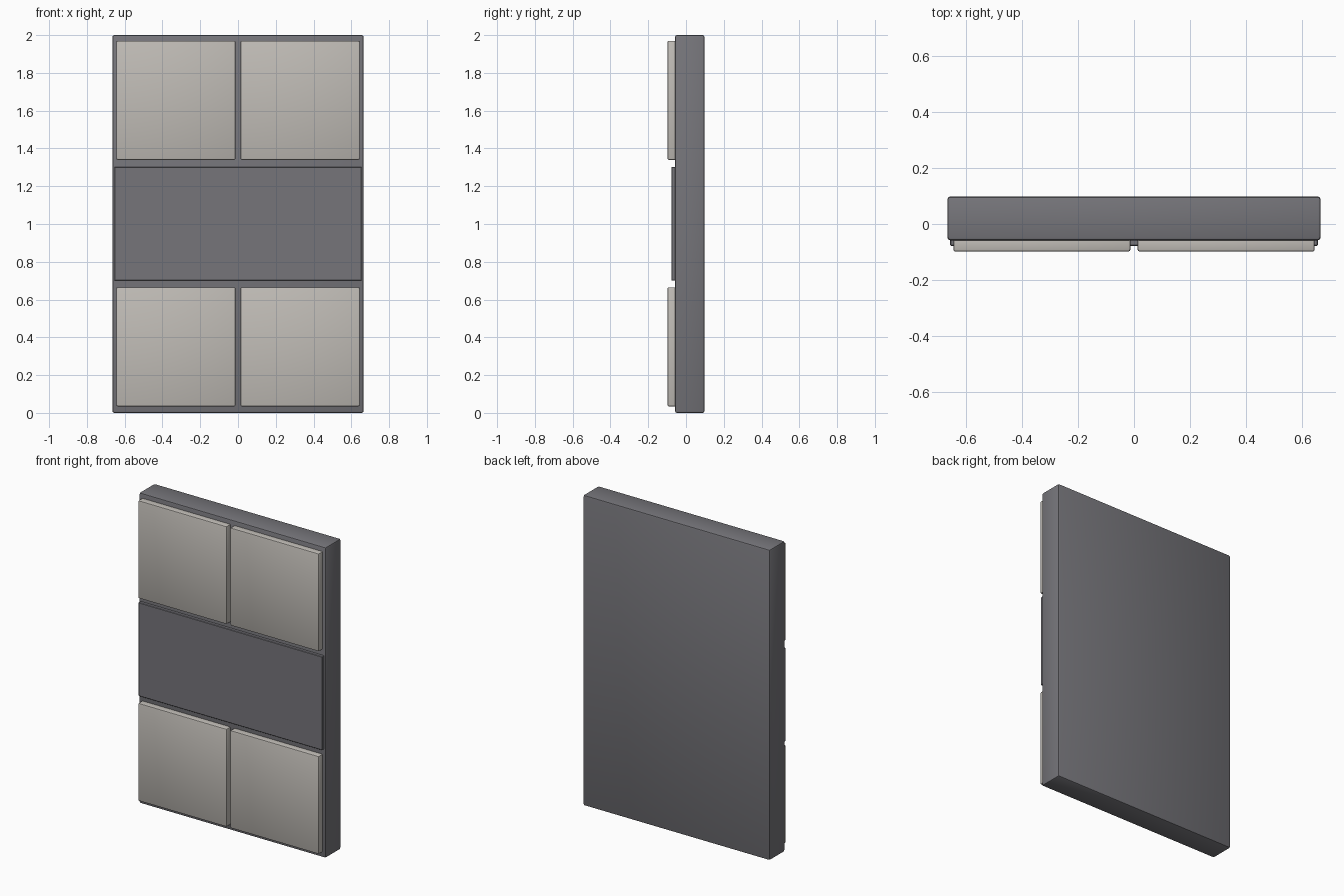
import bpy

if "Cube" in bpy.data.objects:
    bpy.data.objects.remove(bpy.data.objects["Cube"])


def material(name, rgb):
    m = bpy.data.materials.new(name)
    m.diffuse_color = (*rgb, 1.0)
    m.use_nodes = True
    m.node_tree.nodes["Principled BSDF"].inputs["Base Color"].default_value = m.diffuse_color
    return m


GREY = material("dark grey", (0.18, 0.178, 0.195))
BEIGE = material("warm light grey", (0.53, 0.505, 0.47))


def box(name, x, y, z, mat, bevel, segments=2):
    """Bevelled box given by its (min, max) range on each axis."""
    bpy.ops.mesh.primitive_cube_add(size=1, location=[(a + b) / 2 for a, b in (x, y, z)])
    ob = bpy.context.object
    ob.name = name
    ob.scale = [b - a for a, b in (x, y, z)]
    bpy.ops.object.transform_apply(location=False, rotation=False, scale=True)
    ob.data.materials.append(mat)
    mod = ob.modifiers.new("soft edges", 'BEVEL')
    mod.width = bevel
    mod.segments = segments
    bpy.ops.object.modifier_apply(modifier=mod.name)
    bpy.ops.object.shade_smooth_by_angle()
    return ob


# Main slab
box("slab", (-0.665, 0.665), (-0.058, 0.098), (0, 2), GREY, 0.01)

# Raised band across the middle
box("middle_band", (-0.655, 0.655), (-0.078, -0.04), (0.7, 1.303), GREY, 0.003, 1)

# Four light tiles, two above and two below the band
for row, z in (("lower", (0.035, 0.665)), ("upper", (1.34, 1.97))):
    for side, x in (("left", (-0.644, -0.013)), ("right", (0.013, 0.644))):
        box(f"{row}_{side}_tile", x, (-0.098, -0.04), z, BEIGE, 0.007)
